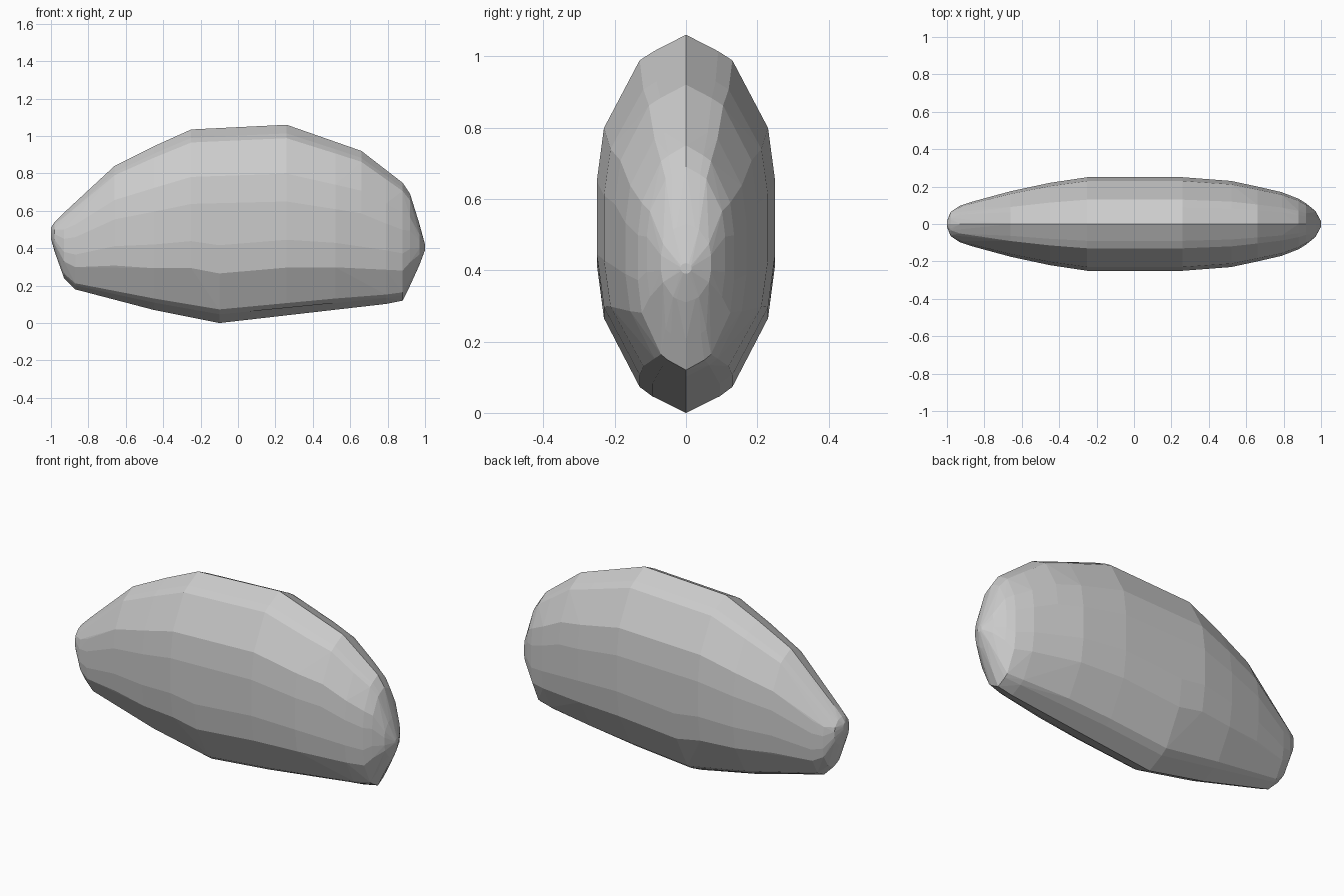
import bpy, bmesh

# Outline stations along x: (x, bottom z, top z, half width)
stations = [
    (-1.0, 0.45, 0.51, 0.015),
    (-0.98, 0.38, 0.54, 0.065),
    (-0.93, 0.24, 0.59, 0.098),
    (-0.87, 0.18, 0.645, 0.118),
    (-0.66, 0.125, 0.84, 0.175),
    (-0.45, 0.07, 0.945, 0.22),
    (-0.25, 0.04, 1.035, 0.25),
    (-0.1, 0.0, 1.04, 0.25),
    (0.26, 0.035, 1.06, 0.25),
    (0.52, 0.068, 0.97, 0.23),
    (0.66, 0.086, 0.92, 0.2),
    (0.79, 0.102, 0.82, 0.17),
    (0.88, 0.12, 0.75, 0.135),
    (0.92, 0.20, 0.69, 0.11),
    (0.97, 0.31, 0.53, 0.07),
    (1.0, 0.39, 0.42, 0.015),
]

# Half cross-section: (fraction of half width, fraction of height)
section = [(0, 1), (0.36, 0.955), (0.52, 0.93), (0.92, 0.745), (1, 0.6),
           (1, 0.4), (0.92, 0.255), (0.52, 0.07), (0.38, 0.045), (0, 0)]

# Faceted convex body wrapped over the mirrored sections
bm = bmesh.new()
for x, zb, zt, w in stations:
    for u, v in section:
        for s in ((1, -1) if u else (1,)):
            bm.verts.new((x, s * u * w, zb + v * (zt - zb)))
hull = bmesh.ops.convex_hull(bm, input=bm.verts[:])
loose = {g for g in hull["geom_interior"] + hull["geom_unused"]
         if isinstance(g, bmesh.types.BMVert)}
bmesh.ops.delete(bm, geom=list(loose), context='VERTS')
bmesh.ops.dissolve_limit(bm, angle_limit=0.03, verts=bm.verts[:], edges=bm.edges[:])
bmesh.ops.recalc_face_normals(bm, faces=bm.faces[:])

mesh = bpy.data.meshes.new("faceted_shell")
bm.to_mesh(mesh)
bm.free()
bpy.context.collection.objects.link(bpy.data.objects.new("faceted_shell", mesh))
